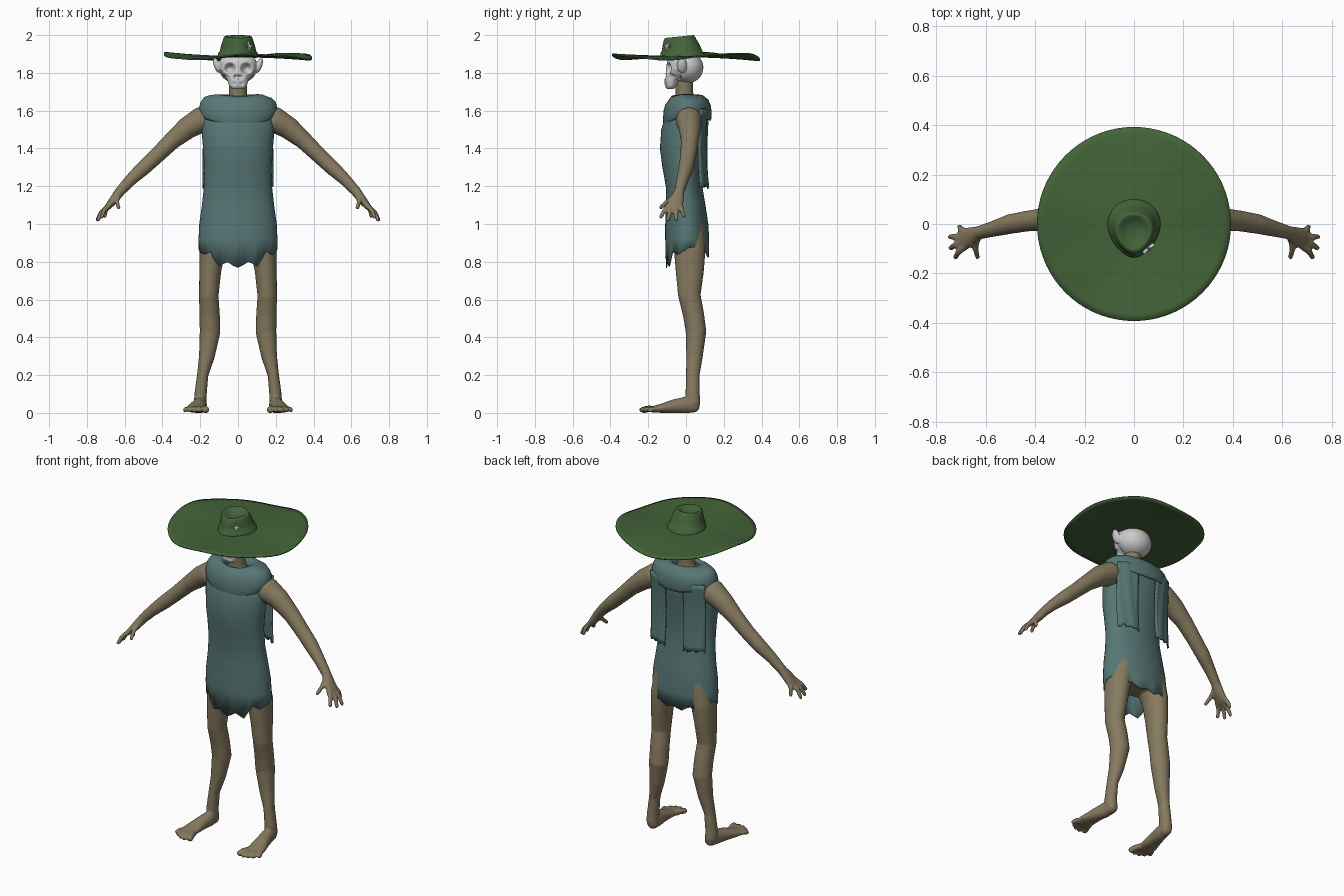
import bpy, bmesh, random
from math import sin, cos, pi, radians, degrees, sqrt
from mathutils import Vector, Matrix

if "Cube" in bpy.data.objects:
    bpy.data.objects.remove(bpy.data.objects["Cube"])

random.seed(4)


def material(name, rgb):
    m = bpy.data.materials.new(name)
    m.diffuse_color = (*rgb, 1)
    m.use_nodes = True
    m.node_tree.nodes["Principled BSDF"].inputs["Base Color"].default_value = m.diffuse_color
    return m


GREEN = material("hat_green", (0.055, 0.125, 0.04))
TEAL = material("cloth_teal", (0.095, 0.185, 0.18))
SKIN = material("skin_olive", (0.24, 0.195, 0.115))


def make(name, bm, mat=None, solid=0, voxel=0, smooth=0, recalc=True):
    if recalc:
        bmesh.ops.recalc_face_normals(bm, faces=bm.faces)
    for f in bm.faces:
        f.smooth = True
    me = bpy.data.meshes.new(name)
    bm.to_mesh(me)
    bm.free()
    ob = bpy.data.objects.new(name, me)
    bpy.context.collection.objects.link(ob)
    if mat:
        me.materials.append(mat)
    if voxel:
        r = ob.modifiers.new("fuse", 'REMESH')
        r.mode, r.voxel_size, r.use_smooth_shade = 'VOXEL', voxel, True
    if smooth:
        s = ob.modifiers.new("relax", 'SMOOTH')
        s.factor, s.iterations = 0.5, smooth
    if solid:
        s = ob.modifiers.new("thickness", 'SOLIDIFY')
        s.thickness, s.offset = solid, 0
    return ob


def loft(bm, rings, cap0=True, cap1=True, closed=True):
    rows = [[bm.verts.new(p) for p in r] for r in rings]
    n = len(rows[0])
    for a, b in zip(rows, rows[1:]):
        for i in range(n if closed else n - 1):
            j = (i + 1) % n
            bm.faces.new((a[i], a[j], b[j], b[i]))
    if cap0:
        bm.faces.new(rows[0][::-1])
    if cap1:
        bm.faces.new(rows[-1])


def egg(z, rx, yf, yb, n=48, split=0.5, pinch=0.0):
    """Horizontal ring with separate front and back depth."""
    yc = yf + split * (yb - yf)
    out = []
    for i in range(n):
        a = 2 * pi * i / n
        s, c = sin(a), cos(a)
        f = max(0, -s)
        out.append(Vector((rx * c * (1 - pinch * f * f), yc + s * (yb - yc if s > 0 else yc - yf), z)))
    return out


def tube(bm, pts, side=1, ref=(0, 1, 0), n=14):
    """Tube along (x, y, z, radius toward ref, other radius)."""
    P = [Vector((p[0] * side, p[1], p[2])) for p in pts]
    rings = []
    for i, p in enumerate(pts):
        t = (P[min(i + 1, len(P) - 1)] - P[max(i - 1, 0)]).normalized()
        a = Vector(ref)
        a = (a - t * a.dot(t)).normalized()
        b = t.cross(a)
        ring = lambda c, k: [c + a * cos(2 * pi * j / n) * p[3] * k + b * sin(2 * pi * j / n) * p[-1] * k
                             for j in range(n)]
        if i == 0:
            rings.append(ring(P[i] - t * p[3] * 0.5, 0.6))
        rings.append(ring(P[i], 1))
        if i == len(P) - 1:
            rings.append(ring(P[i] + t * p[3] * 0.6, 0.6))
    loft(bm, rings)


def ball(bm, loc, scale, rot=0):
    m = Matrix.Translation(loc) @ Matrix.Rotation(rot, 4, 'Y') @ Matrix.Diagonal((*scale, 1))
    bmesh.ops.create_icosphere(bm, subdivisions=4, radius=1, matrix=m)


# Body: torso, neck, limbs, fingers and toes fused into one smooth skin
bm = bmesh.new()
loft(bm, [egg(*r, n=24) for r in [
    (0.88, 0.12, -0.06, 0.09), (0.95, 0.165, -0.075, 0.10), (1.1, 0.15, -0.08, 0.08), (1.3, 0.145, -0.095, 0.065),
    (1.45, 0.16, -0.1, 0.08), (1.56, 0.14, -0.06, 0.08), (1.62, 0.075, -0.055, 0.06),
    (1.67, 0.048, -0.055, 0.04), (1.79, 0.046, -0.055, 0.035)]])
for s in (-1, 1):
    tube(bm, [(.10, .01, .98, .09, .09), (.137, .02, .85, .083, .068), (.147, .02, .75, .075, .058),
              (.155, .018, .62, .060, .052), (.15, .04, .52, .056, .054), (.148, .053, .43, .055, .055),
              (.165, .045, .3, .044, .042), (.187, .036, .2, .036, .03), (.198, .035, .1, .038, .033),
              (.2, .04, .045, .037, .034)], s, n=20)
    tube(bm, [(.195, .055, .033, .03, .03), (.2, 0, .042, .045, .036), (.213, -.07, .034, .036, .042),
              (.222, -.13, .024, .024, .052), (.227, -.18, .018, .017, .055)], s, (0, 0, 1), 20)
    for x0, x1, y1, r in [(.188, .168, -.228, .018), (.21, .2, -.238, .014), (.228, .229, -.232, .014),
                          (.246, .256, -.218, .013), (.262, .281, -.196, .013)]:
        tube(bm, [(x0, -.165, .02, r), ((x0 + x1) / 2, y1 + .03, .022, r), (x1, y1, .015, r)], s, (0, 0, 1))
    tube(bm, [(.12, .015, 1.55, .06), (.20, .015, 1.55, .07), (.27, .02, 1.507, .059), (.35, .02, 1.44, .047),
              (.43, .012, 1.362, .042), (.5, 0, 1.297, .040), (.57, -.02, 1.232, .032), (.625, -.035, 1.172, .027),
              (.66, -.052, 1.125, .04, .023), (.685, -.06, 1.095, .045, .018)], s, n=20)
    for b, t in [((.635, -.06, 1.145), (.632, -.135, 1.085)), ((.68, -.09, 1.10), (.722, -.135, 1.035)),
                 ((.69, -.072, 1.09), (.742, -.098, 1.02)), ((.69, -.052, 1.09), (.746, -.052, 1.02)),
                 ((.68, -.032, 1.10), (.705, -.010, 1.04))]:
        m = [(p + q) / 2 for p, q in zip(b, t)]
        m[0] += .008
        m[2] += .005
        tube(bm, [(*b, .015), (*m, .0125), (*t, .0105)], s)
make("body", bm, SKIN, voxel=0.007, smooth=3)

# Skull: cranium, narrow face and ears fused, then sockets pressed in
bm = bmesh.new()
ball(bm, (0, 0.002, 1.828), (.102, .09, .085))
loft(bm, [egg(*r, n=32) for r in [
    (1.715, .033, -.103, -.065), (1.73, .047, -.112, -.05), (1.765, .056, -.115, -.03), (1.79, .08, -.108, 0),
    (1.82, .096, -.106, .02), (1.86, .098, -.10, .03), (1.885, .085, -.085, .03)]])
for s in (-1, 1):
    ball(bm, (s * .112, -.022, 1.84), (.016, .026, .042), s * radians(18))
skull = make("skull", bm, voxel=0.005, smooth=3)
dg = bpy.context.evaluated_depsgraph_get()
baked = bpy.data.meshes.new_from_object(skull.evaluated_get(dg))
skull.modifiers.clear()
skull.data = baked
DENTS = [(s * x, y, z, r, d) for s in (-1, 1) for x, y, z, r, d in [
    (.043, -.098, 1.822, .034, .042), (.011, -.113, 1.778, .016, .022), (.066, -.085, 1.778, .024, .02),
    (.02, -.113, 1.742, .012, .006)]]
for v in baked.vertices:
    for x, y, z, r, d in DENTS:
        q = ((v.co.x - x) ** 2 + (v.co.z - z) ** 2) / r ** 2
        if q < 1 and v.co.y < -.03:
            v.co.y += d * (1 - q) ** 1.5

# Tunic: open sleeveless shell with a ragged hem, listed every 15 degrees from the front
HEM = [.765, .797, .775, .855, .84, .85, .875, .88, .86, .835, .848, .825, .84]


def hem(i, n=48):
    d = degrees(2 * pi * i / n) + 90
    d = abs((d + 180) % 360 - 180) / 15
    k = min(int(d), 11)
    return HEM[k] + (HEM[k + 1] - HEM[k]) * (d - k) + random.uniform(-.004, .004)


rows = [egg(*r) for r in [
    (.84, .206, -.103, .12), (.92, .206, -.107, .12), (1.0, .202, -.107, .115), (1.1, .188, -.102, .1),
    (1.2, .177, -.104, .083), (1.3, .175, -.122, .08), (1.4, .182, -.135, .085), (1.5, .19, -.128, .098),
    (1.58, .19, -.105, .108), (1.64, .14, -.075, .09), (1.66, .08, -.06, .06)]]
for i, p in enumerate(rows[0]):
    p.z = hem(i)
bm = bmesh.new()
loft(bm, rows, False, False)
make("tunic", bm, TEAL, solid=0.006)

# Cowl: draped collar, (spread, height) profile from neck to lower edge
COWL = [(0, 1.62), (.05, 1.665), (.2, 1.685), (.42, 1.682), (.6, 1.676), (.8, 1.668), (.95, 1.645), (1.02, 1.61),
        (1.0, 1.575), (.97, 1.565), (.92, 1.58)]
bm = bmesh.new()
rings = []
for t, z in COWL:
    ring = []
    for i in range(64):
        a = 2 * pi * i / 64
        s, c = sin(a), cos(a)
        f = max(0, -s)
        w = .005 * sin(3 * a + 7 * t) * t
        ring.append(((.075 + .128 * t) * c, -.005 + .012 * t + (.06 + .065 * t) * s,
                     z + w - .05 * t * f * f - .012 * t * max(0, s) + .012 * t * c * c * (z < 1.6)))
    rings.append(ring)
loft(bm, rings, False, False)
make("cowl", bm, TEAL, solid=0.005)

# Two cloth tails hanging from the cowl down the back
for side, name in ((1, "right_tail"), (-1, "left_tail")):
    bm = bmesh.new()
    rings = []
    for k in range(15):
        row = []
        for j in range(9):
            x = .062 + .122 * j / 8
            z = 1.61 - .41 * k / 14
            if k == 14:
                z += random.uniform(-.015, .015)
            row.append((side * x, .118 - 2.6 * (x - .06) ** 2 + .003 * sin(j * 1.6 + k * .3) - .012 * sin(pi * k / 14), z))
        rings.append(row)
    loft(bm, rings, False, False, closed=False)
    make(name, bm, TEAL, solid=0.01)

# Hat brim: wide wavy disc
bm = bmesh.new()
rings = []
for k in range(13):
    r = .06 + .332 * k / 12
    rings.append([(r * cos(a), r * sin(a),
                   1.886 + (r / .392) ** 2 * (-.016 * cos(3 * (a - radians(225))) + .004 * sin(2 * a + 1)
                                              + .003 * sin(7 * a)))
                  for a in (2 * pi * i / 72 for i in range(72))])
loft(bm, rings, False, False)
make("hat_brim", bm, GREEN, solid=0.008)

# Hat crown: teardrop section, band at the foot, dented top
CROWN = [(1.882, .108, -.136, .102), (1.907, .104, -.135, .096), (1.911, .098, -.129, .089),
         (1.95, .088, -.124, .07), (1.982, .077, -.117, .048), (1.992, .071, -.11, .042), (1.991, .062, -.1, .034),
         (1.978, .048, -.085, .02), (1.966, .02, -.05, -.005)]
bm = bmesh.new()
rings = []
for r in CROWN:
    ring = egg(*r, split=.58, pinch=.22)
    for p in ring:
        p.z += max(0, (r[0] - 1.91) / .08) * .1 * p.y + (.004 if r[0] > 1.96 else 0)
    rings.append(ring)
loft(bm, rings, False, True)
make("hat_crown", bm, GREEN)

# Four-pointed star pin on the crown
bm = bmesh.new()
m = Matrix.Translation((.06, -.1, 1.942)) @ Vector((.62, -.75, .25)).to_track_quat('Z', 'Y').to_matrix().to_4x4()
outline = [(r * sin(i * pi / 4), r * cos(i * pi / 4)) for i, r in enumerate([.028, .008] * 4)]
loft(bm, [[m @ Vector((x, y, z)) for x, y in outline] for z in (-.008, .004)])
star = make("star_pin", bm)
for p in star.data.polygons:
    p.use_smooth = False
